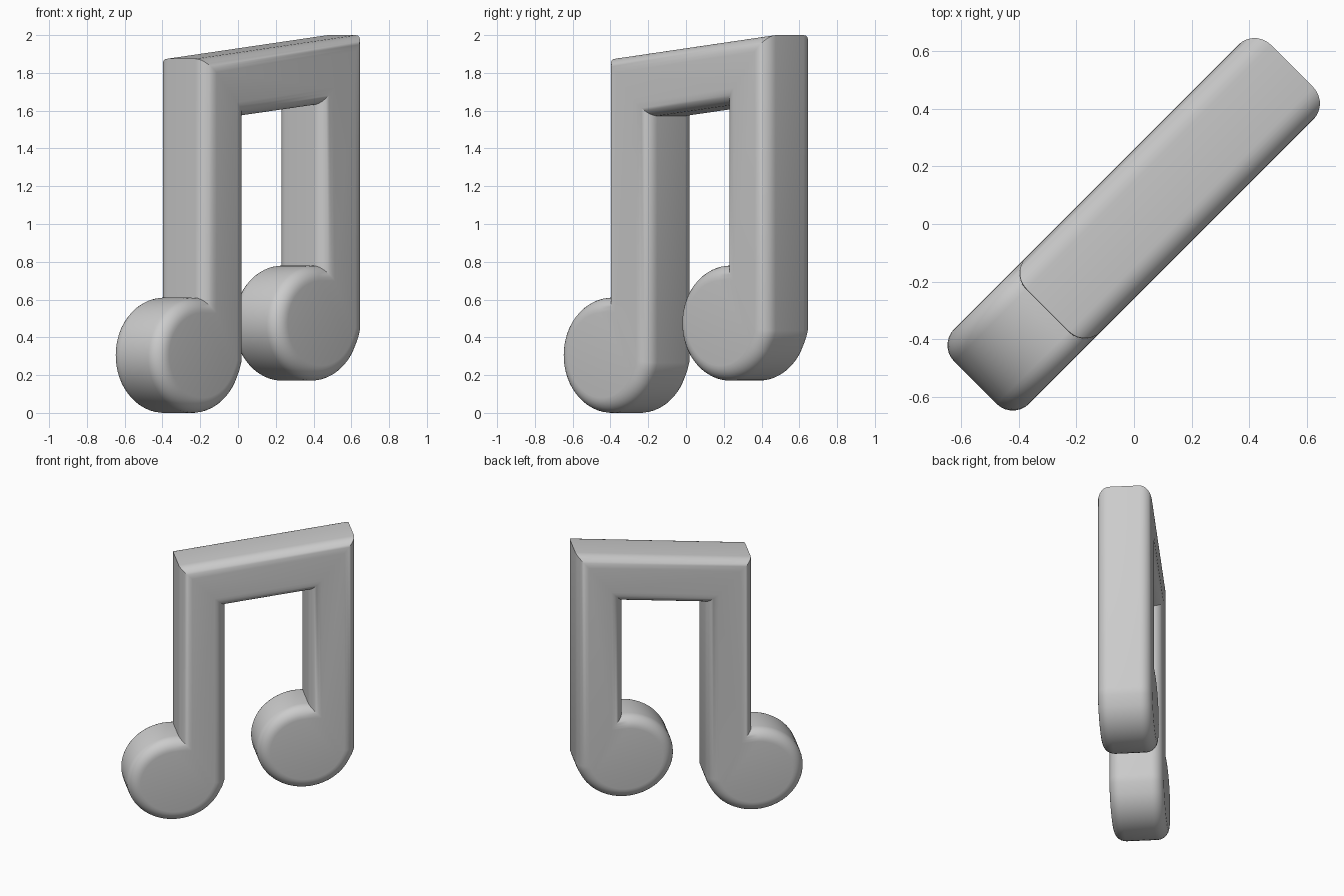
import bpy, bmesh
from math import sin, cos, radians, pi
from mathutils import Vector

if "Cube" in bpy.data.objects:
    bpy.data.objects.remove(bpy.data.objects["Cube"])

HALF, R = 0.184, 0.08          # half thickness, rim rounding
STEPS = 7


def head(cu, cz):
    """Oval note head plus the stem's rounded lower corner."""
    arc = []
    for i in range(41):
        a = radians(86 + (336 - 86) * i / 40)
        arc.append((cu + 0.33 * cos(a), cz + 0.305 * sin(a)))
    return arc + [(cu + 0.322, cz - 0.085), (cu + 0.337, cz - 0.04)]


# Outline: sloped beam, left head, opening, right head (counter-clockwise)
outline = [(0.776, 2.0), (-0.424, 1.875)]
outline += head(-0.449, 0.305)
outline += [(-0.112, 1.572), (0.461, 1.631)]
outline += head(0.439, 0.475)
pts = [Vector(p) for p in outline]


def inset(d):
    """Mitred inward offset of the outline."""
    out = []
    for i, p in enumerate(pts):
        e1 = (p - pts[i - 1]).normalized()
        e2 = (pts[(i + 1) % len(pts)] - p).normalized()
        n1, n2 = Vector((-e1.y, e1.x)), Vector((-e2.y, e2.x))
        out.append(p + (n1 + n2) * d / (1 + n1.dot(n2)))
    return out


# Rings from the back face to the front face, with rounded rims
quarter = [(R * (1 - cos(t)), HALF - R + R * sin(t))
           for t in (pi / 2 * k / STEPS for k in range(STEPS + 1))]
section = [(d, -n) for d, n in reversed(quarter)] + quarter

bm = bmesh.new()
s = 0.5 ** 0.5                  # the note is turned 45 degrees about z
rings = [[bm.verts.new(((p.x + n) * s, (p.x - n) * s, p.y)) for p in inset(d)]
         for d, n in section]
for a, b in zip(rings, rings[1:]):
    for i in range(len(a)):
        j = (i + 1) % len(a)
        bm.faces.new((a[i], a[j], b[j], b[i]))
caps = [bm.faces.new(list(reversed(rings[0]))), bm.faces.new(rings[-1])]
bm.normal_update()
bmesh.ops.triangulate(bm, faces=caps)
bmesh.ops.recalc_face_normals(bm, faces=bm.faces)

mesh = bpy.data.meshes.new("music_note")
bm.to_mesh(mesh)
bm.free()
note = bpy.data.objects.new("music_note", mesh)
bpy.context.collection.objects.link(note)
bpy.context.view_layer.objects.active = note
note.select_set(True)
bpy.ops.object.shade_smooth_by_angle(angle=radians(30))
